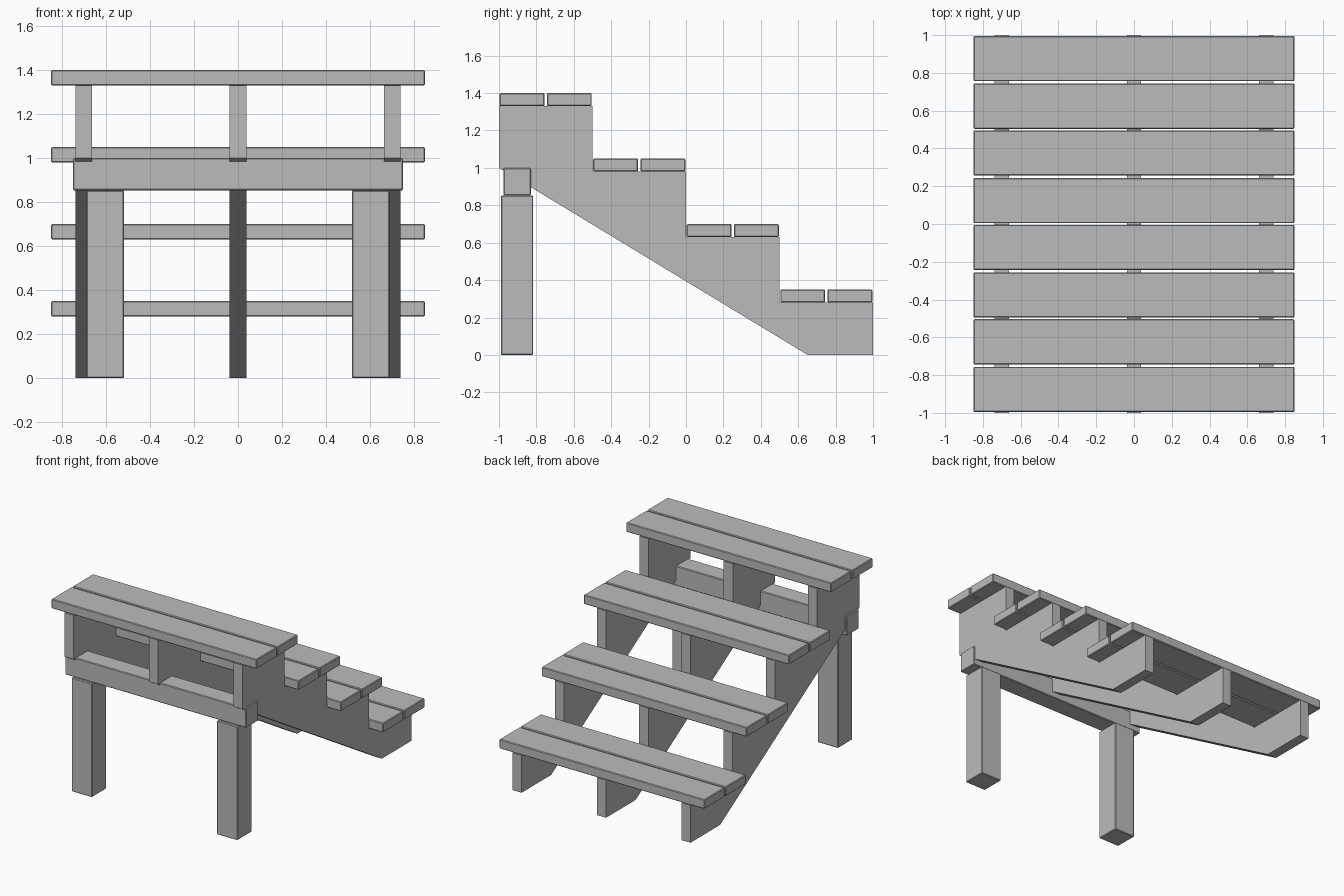
import bpy, bmesh

if "Cube" in bpy.data.objects:
    bpy.data.objects.remove(bpy.data.objects["Cube"])

# single flat colour
wood = bpy.data.materials.new("grey wood")
wood.diffuse_color = (0.5, 0.5, 0.5, 1)
wood.use_nodes = True
wood.node_tree.nodes["Principled BSDF"].inputs["Base Color"].default_value = wood.diffuse_color


def finish(bm, name):
    bmesh.ops.recalc_face_normals(bm, faces=bm.faces)
    me = bpy.data.meshes.new(name)
    bm.to_mesh(me)
    bm.free()
    me.materials.append(wood)
    ob = bpy.data.objects.new(name, me)
    bpy.context.collection.objects.link(ob)
    return ob


def box(name, x, y, z, bevel=0.005):
    """Box from (min, max) ranges with slightly chamfered edges."""
    bm = bmesh.new()
    bmesh.ops.create_cube(bm, size=1)
    for v in bm.verts:
        for i, (lo, hi) in enumerate((x, y, z)):
            v.co[i] = lo if v.co[i] < 0 else hi
    bmesh.ops.bevel(bm, geom=bm.edges[:], offset=bevel, segments=1, affect='EDGES')
    return finish(bm, name)


# stepped side profile shared by the three stringers
STEPS, RUN, RISE, BOARD = 4, 0.5, 0.35, 0.07
profile = [(0.65, 0), (1, 0)]
for i in range(STEPS):
    z = RISE * (i + 1) - BOARD
    profile += [(1 - RUN * i, z), (1 - RUN * (i + 1), z)]
profile.append((-1, 1.0))

for name, cx in (("left", -0.7), ("middle", 0), ("right", 0.7)):
    bm = bmesh.new()
    face = bm.faces.new([bm.verts.new((cx - 0.0375, y, z)) for y, z in profile])
    ext = bmesh.ops.extrude_face_region(bm, geom=[face])
    for v in ext["geom"]:
        if isinstance(v, bmesh.types.BMVert):
            v.co.x += 0.075
    finish(bm, name + "_stringer")

# two tread boards per step
for i in range(STEPS):
    top = RISE * (i + 1)
    mid = 0.75 - RUN * i
    for side, c in (("front", mid - 0.126), ("back", mid + 0.126)):
        box(f"tread_{i + 1}_{side}", (-0.85, 0.85), (c - 0.12, c + 0.12),
            (top - BOARD, top))

# cross beam and support legs under the top end
box("cross_beam", (-0.75, 0.75), (-0.975, -0.83), (0.853, 1.0))
for name, s in (("left_leg", -1), ("right_leg", 1)):
    box(name, tuple(sorted((s * 0.517, s * 0.688))), (-0.99, -0.817), (0, 0.853))
